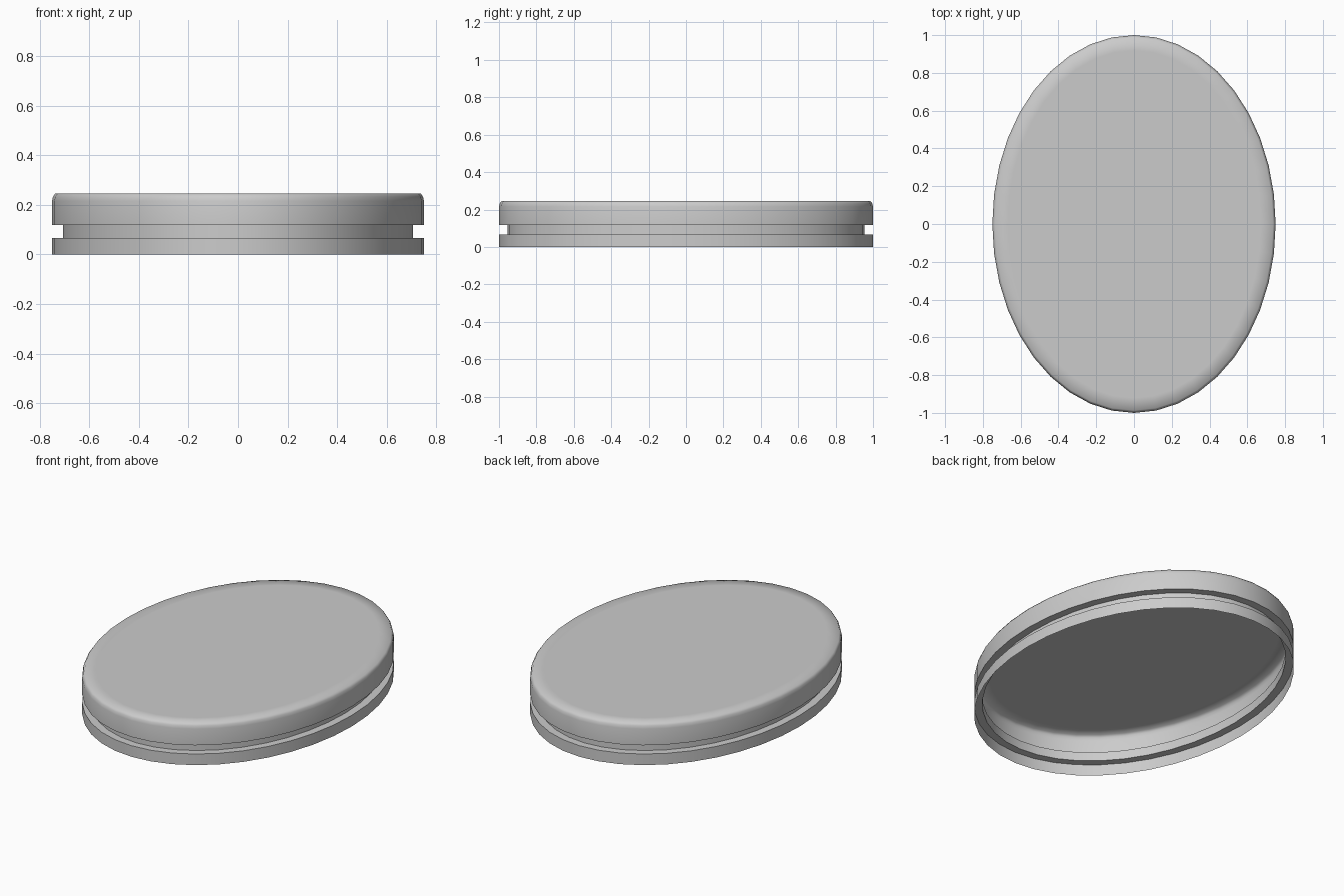
import bpy, bmesh
from math import sin, cos, pi, radians

if "Cube" in bpy.data.objects:
    bpy.data.objects.remove(bpy.data.objects["Cube"])

SIDES = 40
RX, RY = 0.75, 1.0

# Profile from the open bottom rim to the top: (inset from outer ellipse, height)
PROFILE = [
    (0.0, 0.0), (0.0, 0.066),            # lower band
    (0.045, 0.066), (0.045, 0.118),      # groove
    (0.0, 0.118), (0.0, 0.215),          # upper band
    (0.004, 0.232), (0.013, 0.245),      # softened top edge
    (0.08, 0.245),                       # border of the flat top
]


def ring(bm, inset, z):
    return [bm.verts.new(((RX - inset) * sin(2 * pi * i / SIDES),
                          -(RY - inset) * cos(2 * pi * i / SIDES), z))
            for i in range(SIDES)]


# Thin open-bottomed oval shell
bm = bmesh.new()
rings = [ring(bm, inset, z) for inset, z in PROFILE]
for low, high in zip(rings, rings[1:]):
    for i in range(SIDES):
        j = (i + 1) % SIDES
        bm.faces.new((low[i], low[j], high[j], high[i]))
bm.faces.new(rings[-1])

mesh = bpy.data.meshes.new("oval_lid")
bm.to_mesh(mesh)
bm.free()
lid = bpy.data.objects.new("oval_lid", mesh)
bpy.context.collection.objects.link(lid)

# Smooth shading with crisp groove edges
bpy.context.view_layer.objects.active = lid
lid.select_set(True)
bpy.ops.object.shade_smooth_by_angle(angle=radians(60))
